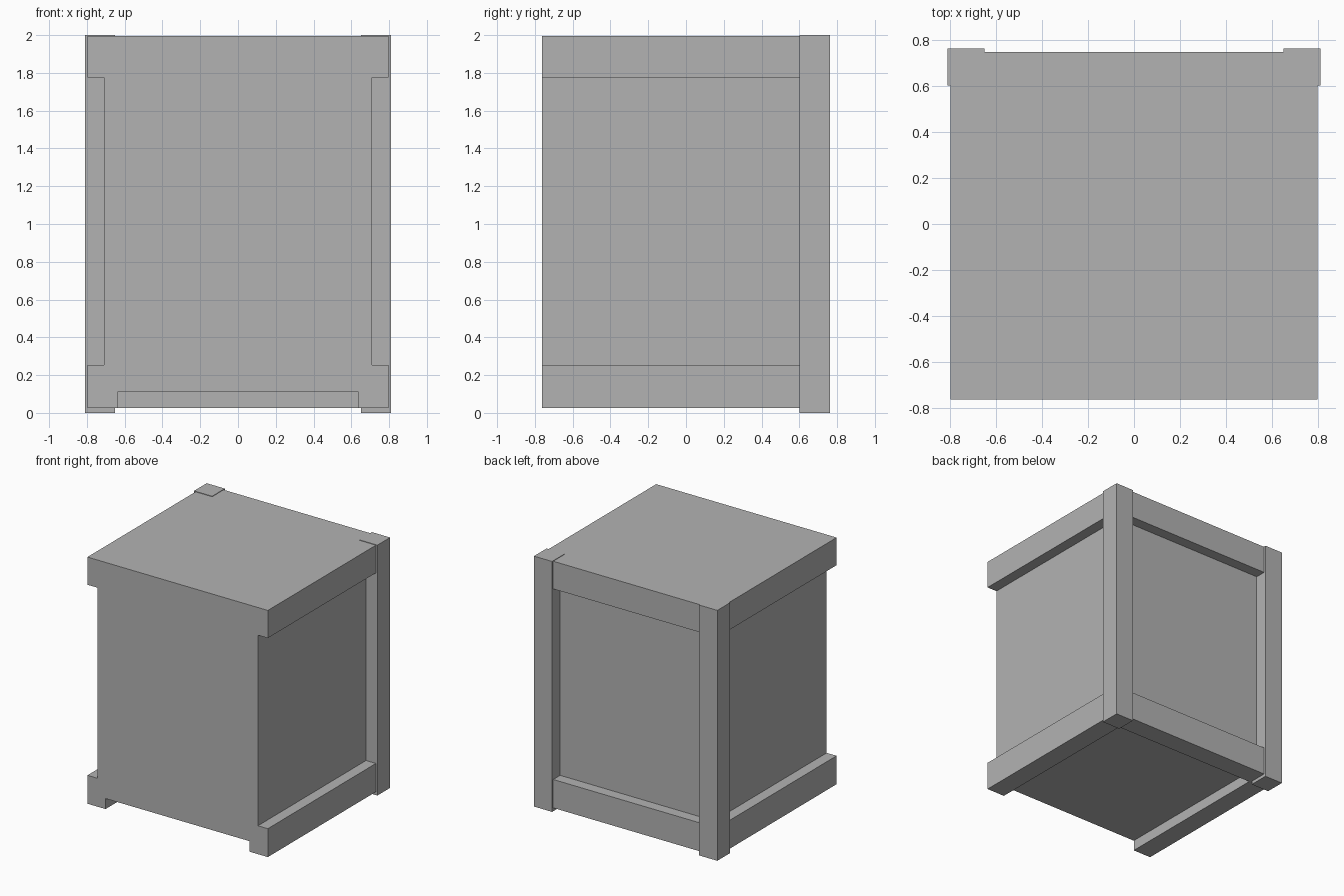
import bpy
import bmesh
from mathutils import Matrix, Vector

cube = bpy.data.objects.get("Cube")
if cube:
    bpy.data.objects.remove(cube, do_unlink=True)

grey = bpy.data.materials.new("plain grey")
grey.use_nodes = True
colour = (0.45, 0.45, 0.45, 1)
grey.diffuse_color = colour
grey.node_tree.nodes["Principled BSDF"].inputs["Base Color"].default_value = colour


def box(name, low, high):
    """Flat-sided box between two opposite corners."""
    low, high = Vector(low), Vector(high)
    bm = bmesh.new()
    bmesh.ops.create_cube(bm, size=1, matrix=Matrix.Translation((low + high) / 2)
                          @ Matrix.Diagonal((*(high - low), 1)))
    mesh = bpy.data.meshes.new(name)
    bm.to_mesh(mesh)
    bm.free()
    mesh.materials.append(grey)
    obj = bpy.data.objects.new(name, mesh)
    bpy.context.collection.objects.link(obj)
    return obj


FRONT, BACK = -0.762, 0.762
POST = 0.16                    # post and rail thickness
SIDE, REAR = 0.797, 0.747      # outer faces of the rails
TOP = 1.996

# Cabinet body, flush with the rails at the front
box("cabinet_body", (-0.71, FRONT, 0.11), (0.71, 0.66, TOP))

# Lower and upper rails on both sides and the back
for level, bottom, top in (("lower", 0.026, 0.253), ("upper", 1.775, TOP)):
    for side, s in (("left", 1), ("right", -1)):
        xs = sorted((s * SIDE, s * (SIDE - POST)))
        box(f"{level}_{side}_rail", (xs[0], FRONT, bottom), (xs[1], 0.62, top))
    box(f"{level}_back_rail", (-0.66, REAR - POST, bottom), (0.66, REAR, top))

# Full-height back corner posts
for side, s in (("left", 1), ("right", -1)):
    xs = sorted((s * 0.81, s * 0.65))
    box(f"back_{side}_post", (xs[0], BACK - POST, 0), (xs[1], BACK, 2))
